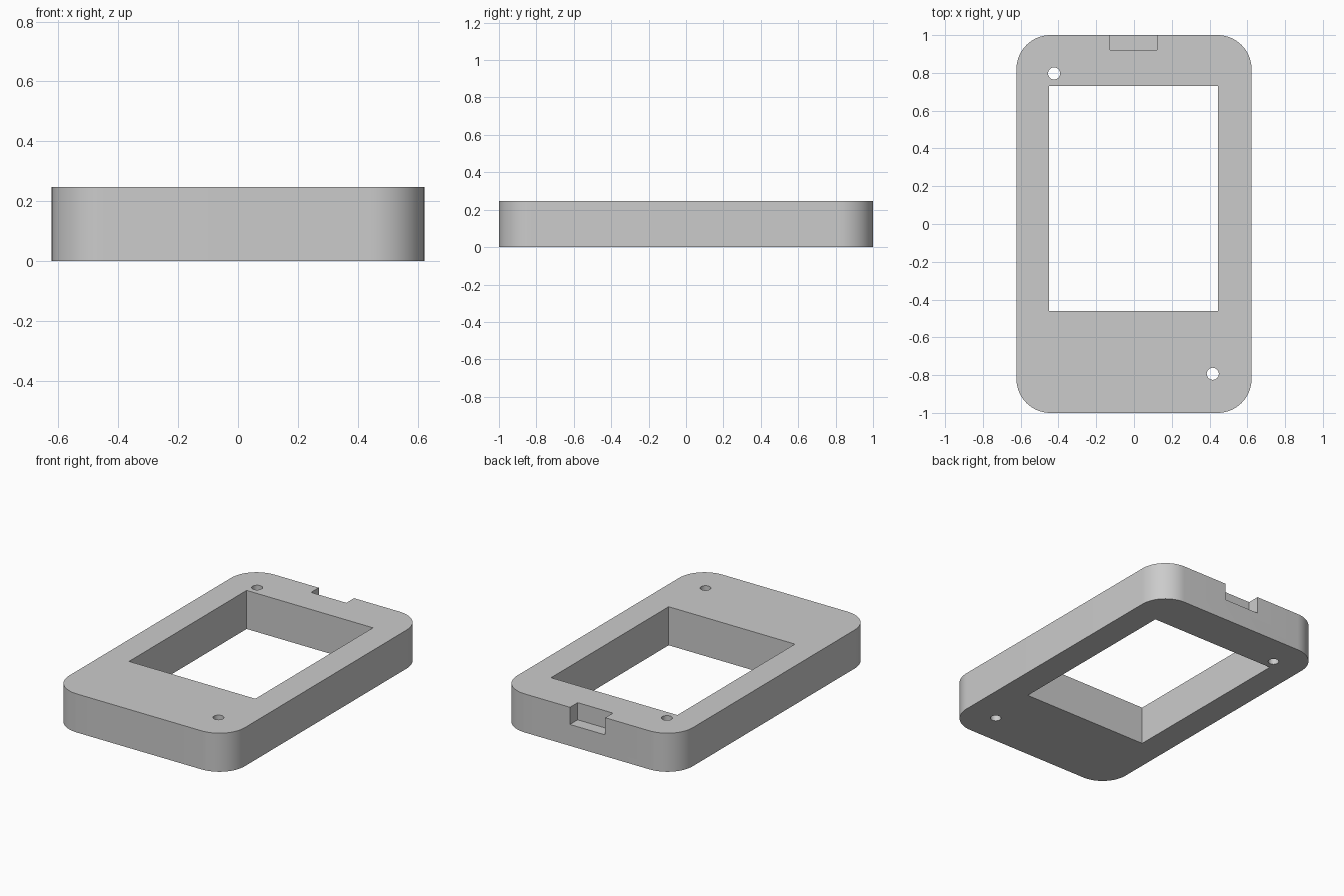
import bpy
import bmesh
import math

cube = bpy.data.objects.get("Cube")
if cube:
    bpy.data.objects.remove(cube, do_unlink=True)

HEIGHT = 0.247
WIDTH, LENGTH = 1.245, 2.0
CORNER = 0.18
NOTCH_DEPTH = 0.11

grey = bpy.data.materials.new("light grey")
grey.use_nodes = True
color = (0.6, 0.6, 0.6, 1)
grey.diffuse_color = color
grey.node_tree.nodes["Principled BSDF"].inputs["Base Color"].default_value = color


def add_object(name, bm):
    mesh = bpy.data.meshes.new(name)
    bm.to_mesh(mesh)
    bm.free()
    mesh.materials.append(grey)
    obj = bpy.data.objects.new(name, mesh)
    bpy.context.collection.objects.link(obj)
    return obj


def box(name, x0, x1, y0, y1, z0, z1, radius=0):
    """Box between two corners, with optional rounded upright edges."""
    bm = bmesh.new()
    bmesh.ops.create_cube(bm, size=1)
    for v in bm.verts:
        v.co = (x1 if v.co.x > 0 else x0,
                y1 if v.co.y > 0 else y0,
                z1 if v.co.z > 0 else z0)
    if radius:
        upright = [e for e in bm.edges
                   if abs(e.verts[0].co.z - e.verts[1].co.z) > 0.01]
        bmesh.ops.bevel(bm, geom=upright, offset=radius, segments=16,
                        profile=0.5, affect='EDGES')
    return add_object(name, bm)


def drill(name, x, y, radius):
    bm = bmesh.new()
    bmesh.ops.create_cone(bm, cap_ends=True, segments=32, radius1=radius,
                          radius2=radius, depth=1)
    bmesh.ops.translate(bm, verts=bm.verts, vec=(x, y, HEIGHT / 2))
    return add_object(name, bm)


# Rounded frame body
frame = box("frame", -WIDTH / 2, WIDTH / 2, -LENGTH / 2, LENGTH / 2,
            0, HEIGHT, CORNER)

# Window, rear notch and the two screw holes
cutters = [
    box("window_cutter", -0.45, 0.445, -0.46, 0.73, -0.1, 0.4),
    box("notch_cutter", -0.128, 0.122, 0.922, 1.1, HEIGHT - NOTCH_DEPTH, 0.4),
    drill("rear_hole_cutter", -0.423, 0.797, 0.032),
    drill("front_hole_cutter", 0.417, -0.793, 0.032),
]
bpy.context.view_layer.objects.active = frame
for cutter in cutters:
    cutter.hide_render = True
    mod = frame.modifiers.new(cutter.name, 'BOOLEAN')
    mod.operation = 'DIFFERENCE'
    mod.solver = 'EXACT'
    mod.object = cutter
    bpy.ops.object.modifier_apply(modifier=mod.name)
    bpy.data.objects.remove(cutter, do_unlink=True)

# Smooth corners and holes, crisp edges
bpy.ops.object.select_all(action='DESELECT')
frame.select_set(True)
bpy.context.view_layer.objects.active = frame
bpy.ops.object.shade_smooth_by_angle(angle=math.radians(30))
